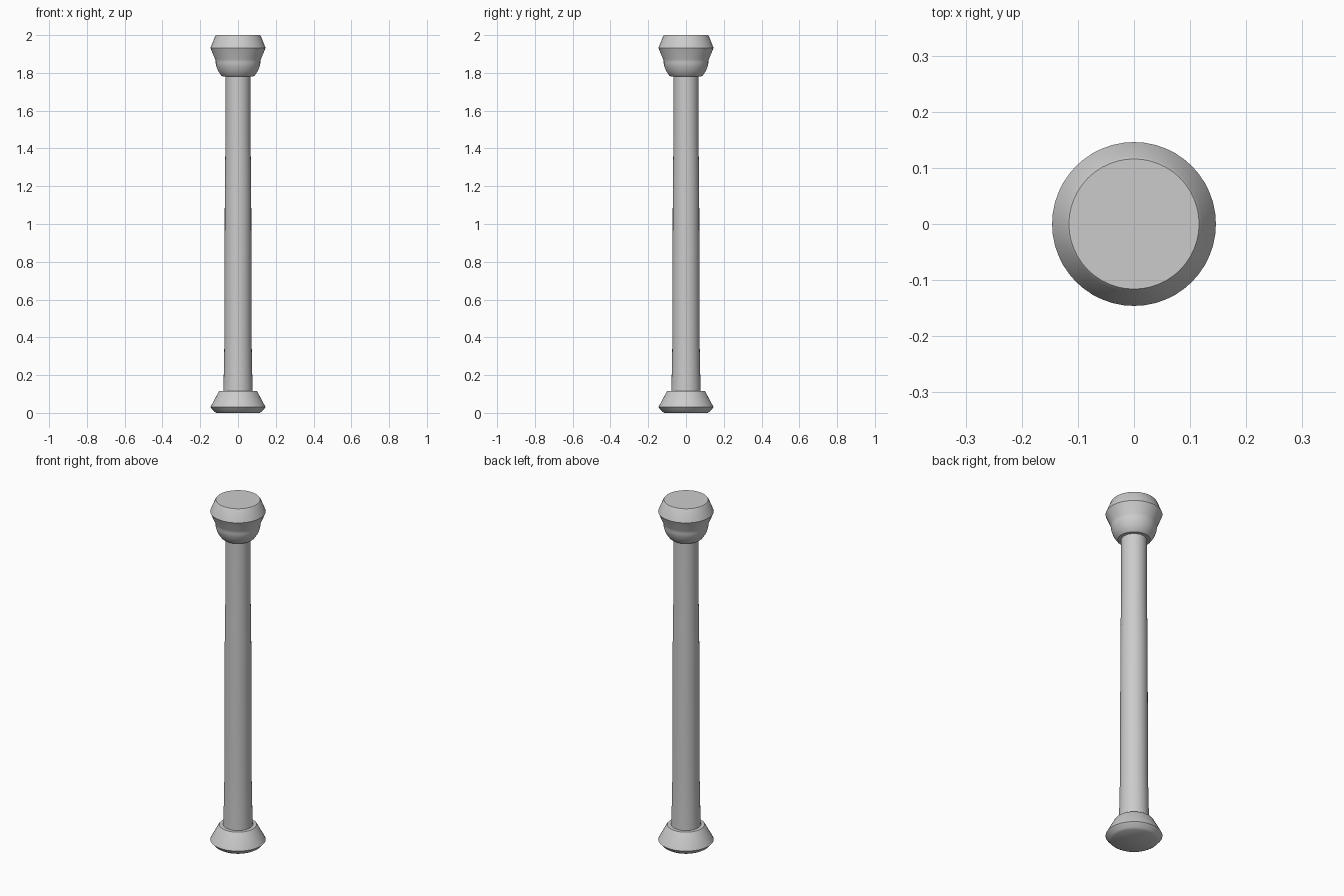
import bpy, bmesh, math

if "Cube" in bpy.data.objects:
    bpy.data.objects.remove(bpy.data.objects["Cube"])

SEGMENTS = 48


def lathe(name, profile):
    """Spin an (r, z) profile around z; zero-radius ends close the part."""
    bm = bmesh.new()
    verts = [bm.verts.new((r, 0, z)) for r, z in profile]
    edges = [bm.edges.new(pair) for pair in zip(verts, verts[1:])]
    bmesh.ops.spin(bm, geom=verts + edges, cent=(0, 0, 0), axis=(0, 0, 1),
                   angle=math.tau, steps=SEGMENTS, use_duplicate=False)
    bmesh.ops.remove_doubles(bm, verts=bm.verts, dist=1e-5)
    bmesh.ops.recalc_face_normals(bm, faces=bm.faces)
    mesh = bpy.data.meshes.new(name)
    bm.to_mesh(mesh)
    bm.free()
    obj = bpy.data.objects.new(name, mesh)
    bpy.context.collection.objects.link(obj)
    bpy.ops.object.select_all(action='DESELECT')
    obj.select_set(True)
    bpy.context.view_layer.objects.active = obj
    bpy.ops.object.shade_smooth_by_angle(angle=math.radians(35))
    return obj


# Flared foot with a flat shoulder
lathe("base", [(0, 0), (0.115, 0), (0.127, 0.008), (0.146, 0.03),
               (0.102, 0.113), (0.098, 0.117), (0.07, 0.117)])

# Slender tapering shaft
lathe("shaft", [(0.078, 0.11), (0.075, 0.22), (0.072, 0.38), (0.071, 0.7),
                (0.070, 1.15), (0.068, 1.32), (0.066, 1.47), (0.066, 1.79)])

# Capital: bowl below, flared ring above
lathe("capital", [(0.06, 1.782), (0.083, 1.782), (0.090, 1.788), (0.106, 1.812),
                  (0.115, 1.836), (0.118, 1.852), (0.118, 1.862), (0.121, 1.872),
                  (0.146, 1.932), (0.121, 1.994), (0.116, 2.0), (0, 2.0)])
